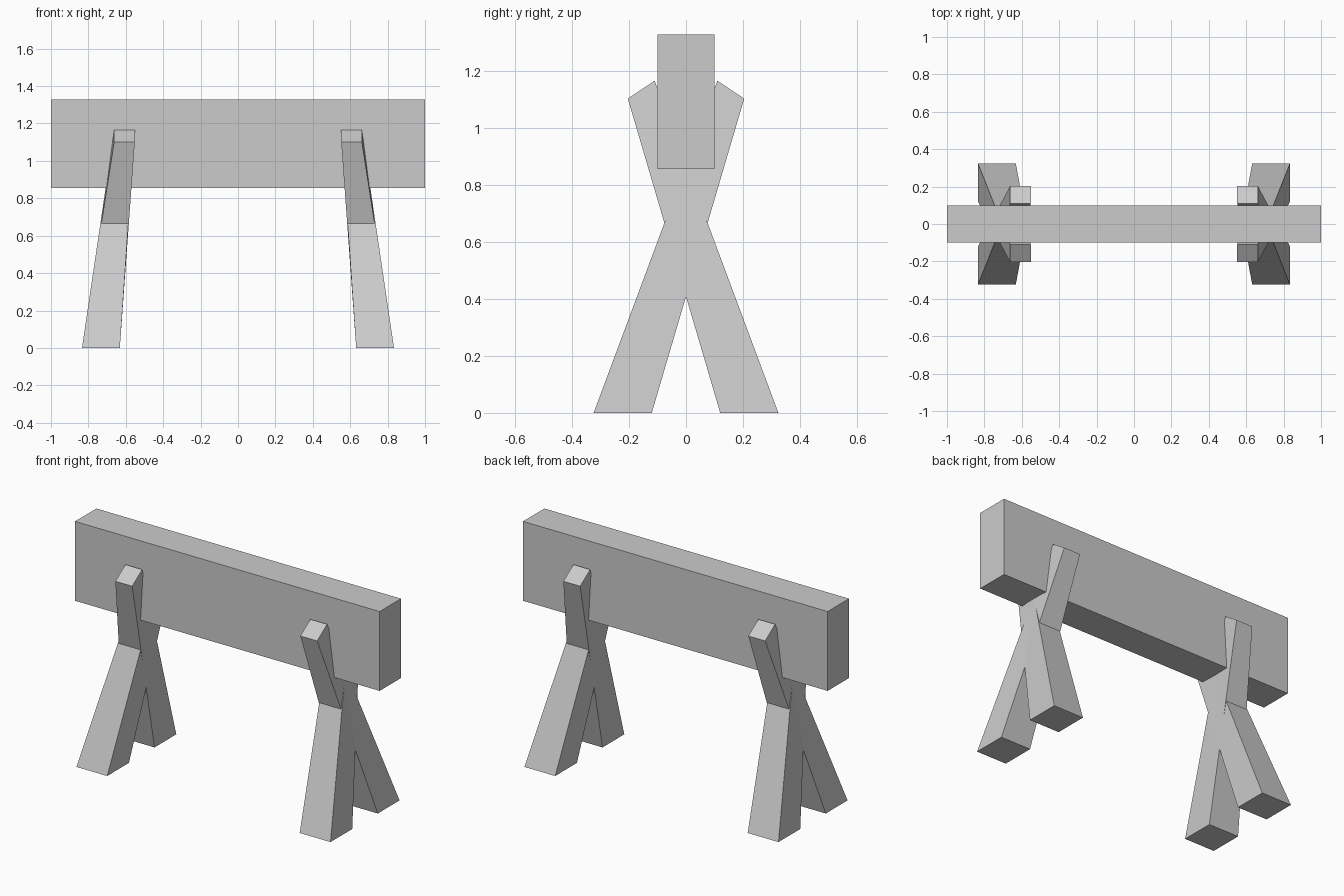
import bpy

if "Cube" in bpy.data.objects:
    bpy.data.objects.remove(bpy.data.objects["Cube"])


def hexahedron(name, bottom, top):
    """Closed six-sided block from a bottom ring and a top ring of four points."""
    mesh = bpy.data.meshes.new(name)
    faces = [(3, 2, 1, 0), (4, 5, 6, 7)]
    faces += [(i, (i + 1) % 4, (i + 1) % 4 + 4, i + 4) for i in range(4)]
    mesh.from_pydata(bottom + top, [], faces)
    obj = bpy.data.objects.new(name, mesh)
    bpy.context.collection.objects.link(obj)
    bpy.context.view_layer.objects.active = obj
    obj.select_set(True)
    bpy.ops.object.mode_set(mode='EDIT')
    bpy.ops.mesh.select_all(action='SELECT')
    bpy.ops.mesh.normals_make_consistent(inside=False)
    bpy.ops.object.mode_set(mode='OBJECT')
    obj.select_set(False)
    return obj


# Beam resting in the crossed legs
bpy.ops.mesh.primitive_cube_add(size=1, location=(0, 0, 1.0915))
beam = bpy.context.object
beam.name = "beam"
beam.scale = (2, 0.2, 0.471)
beam.select_set(False)

# Tapered legs: wide foot on one side, narrow slanted top on the other
for sx, end in ((-1, "left"), (1, "right")):
    for sy, side in ((-1, "front"), (1, "back")):
        foot = [(sx * x, sy * y, 0) for x, y in
                ((0.632, 0.12), (0.834, 0.12), (0.834, 0.324), (0.632, 0.324))]
        tip = [(sx * x, sy * y, z) for x, y, z in
               ((0.552, -0.204, 1.102), (0.662, -0.204, 1.102),
                (0.662, -0.11, 1.165), (0.552, -0.11, 1.165))]
        hexahedron(f"{end}_{side}_leg", foot, tip)
